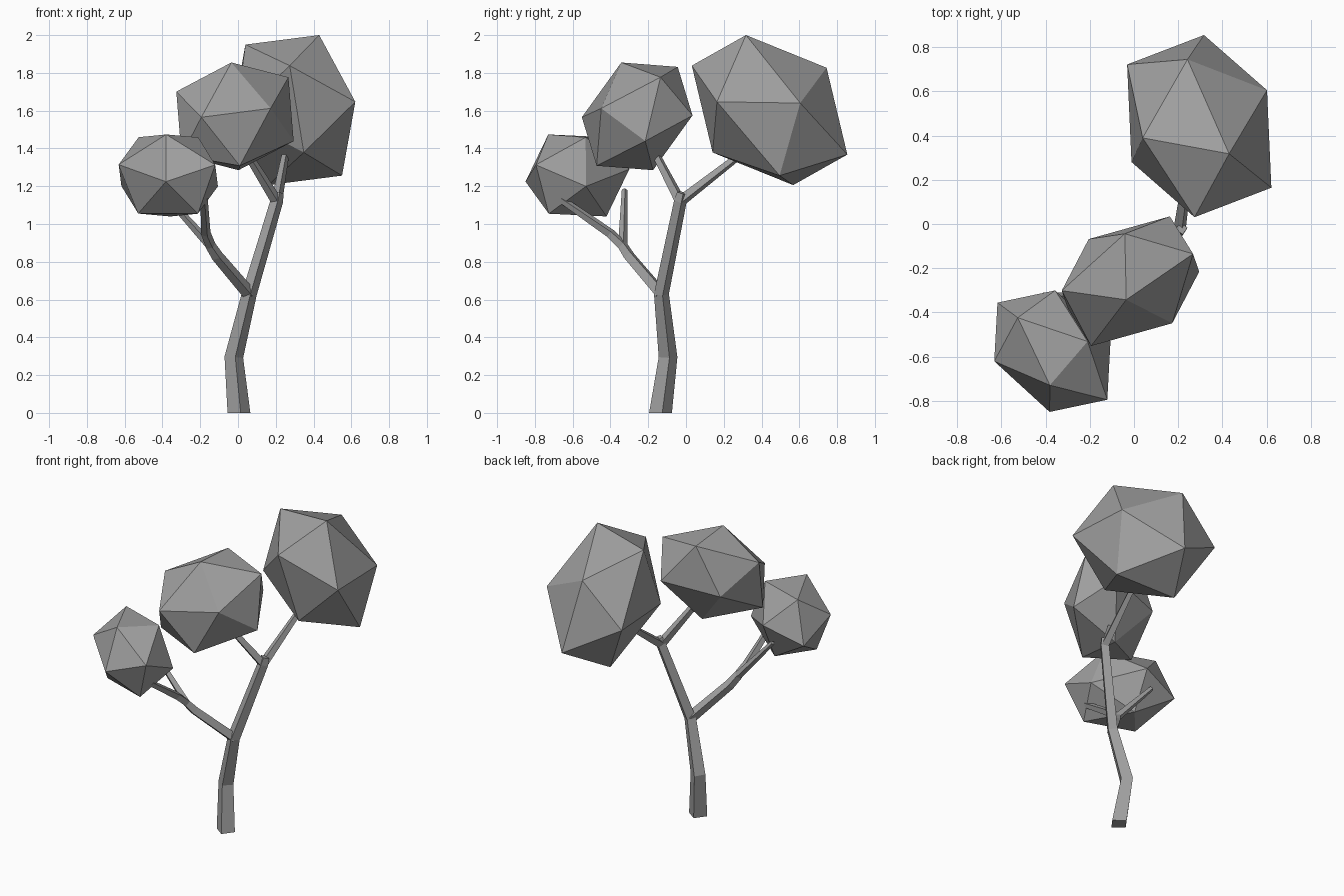
import bpy
import bmesh
from math import cos, sin, pi
from mathutils import Vector, Matrix

cube = bpy.data.objects.get("Cube")
if cube:
    bpy.data.objects.remove(cube, do_unlink=True)

# One plain grey for the whole tree
grey = bpy.data.materials.new("plain grey")
grey.use_nodes = True
COLOUR = (0.35, 0.35, 0.35, 1)
grey.diffuse_color = COLOUR
grey.node_tree.nodes["Principled BSDF"].inputs["Base Color"].default_value = COLOUR


def add_object(name, bm):
    bmesh.ops.recalc_face_normals(bm, faces=bm.faces)
    mesh = bpy.data.meshes.new(name)
    bm.to_mesh(mesh)
    bm.free()
    mesh.materials.append(grey)
    obj = bpy.data.objects.new(name, mesh)
    bpy.context.collection.objects.link(obj)
    return obj


def foliage(name, centre, u, v, w):
    """Icosahedron stretched and turned along three axis vectors."""
    bm = bmesh.new()
    bmesh.ops.create_icosphere(bm, subdivisions=1, radius=1)
    shape = Matrix((u, v, w)).transposed().to_4x4()
    bm.transform(Matrix.Translation(centre) @ shape)
    add_object(name, bm)


def limb(name, points, sides=4):
    """Tapered flat-sided tube through (x, y, z, radius) points."""
    bm = bmesh.new()
    path = [Vector(p[:3]) for p in points]
    rings = []
    for i, p in enumerate(path):
        into = (p - path[max(i - 1, 0)]).normalized()
        out = (path[min(i + 1, len(path) - 1)] - p).normalized()
        along = (into + out).normalized()
        if i == 0 and p.z == 0:
            along = Vector((0, 0, 1))
        side = Vector((0, 1, 0)).cross(along).normalized()
        front = along.cross(side)
        r = points[i][3]
        rings.append([bm.verts.new(p + r * (side * cos(a) + front * sin(a)))
                      for a in (2 * pi * k / sides + 0.15 for k in range(sides))])
    for low, high in zip(rings, rings[1:]):
        for k in range(sides):
            n = (k + 1) % sides
            bm.faces.new((low[k], low[n], high[n], high[k]))
    bm.faces.new(rings[0])
    bm.faces.new(rings[-1])
    add_object(name, bm)


# Trunk and branches
low_fork = (0.06, -0.13, 0.63)
high_fork = (0.205, -0.03, 1.12)
side_fork = (-0.145, -0.335, 0.885)

limb("trunk", [(0.005, -0.135, 0, 0.061), (-0.022, -0.095, 0.295, 0.05),
               (*low_fork, 0.04), (*high_fork, 0.034), (0.215, -0.02, 1.165, 0.028)])
limb("side_branch", [(*low_fork, 0.036), (-0.11, -0.3, 0.83, 0.032), (*side_fork, 0.028),
                     (-0.17, -0.4, 0.95, 0.026), (-0.18, -0.66, 1.13, 0.02)])
limb("side_stub", [(*side_fork, 0.025), (-0.41, -0.325, 1.18, 0.015)])
limb("middle_branch", [(*high_fork, 0.03), (0.05, -0.16, 1.37, 0.022)])
limb("rear_branch", [(*high_fork, 0.03), (0.25, 0.28, 1.36, 0.02)])

# Foliage clumps
foliage("large_foliage", (0.295, 0.4425, 1.603),
        (0.275, 0.244, -0.157), (-0.223, 0.341, 0.106), (0.135, -0.125, 0.397))
foliage("middle_foliage", (-0.016, -0.2585, 1.57),
        (0.326, 0.18, 0.089), (-0.126, 0.238, 0.129), (-0.019, -0.084, 0.285))
foliage("small_foliage", (-0.369, -0.575, 1.257),
        (0.1835, 0.126, 0.117), (-0.238, 0.218, 0.086), (-0.011, -0.154, 0.217))
